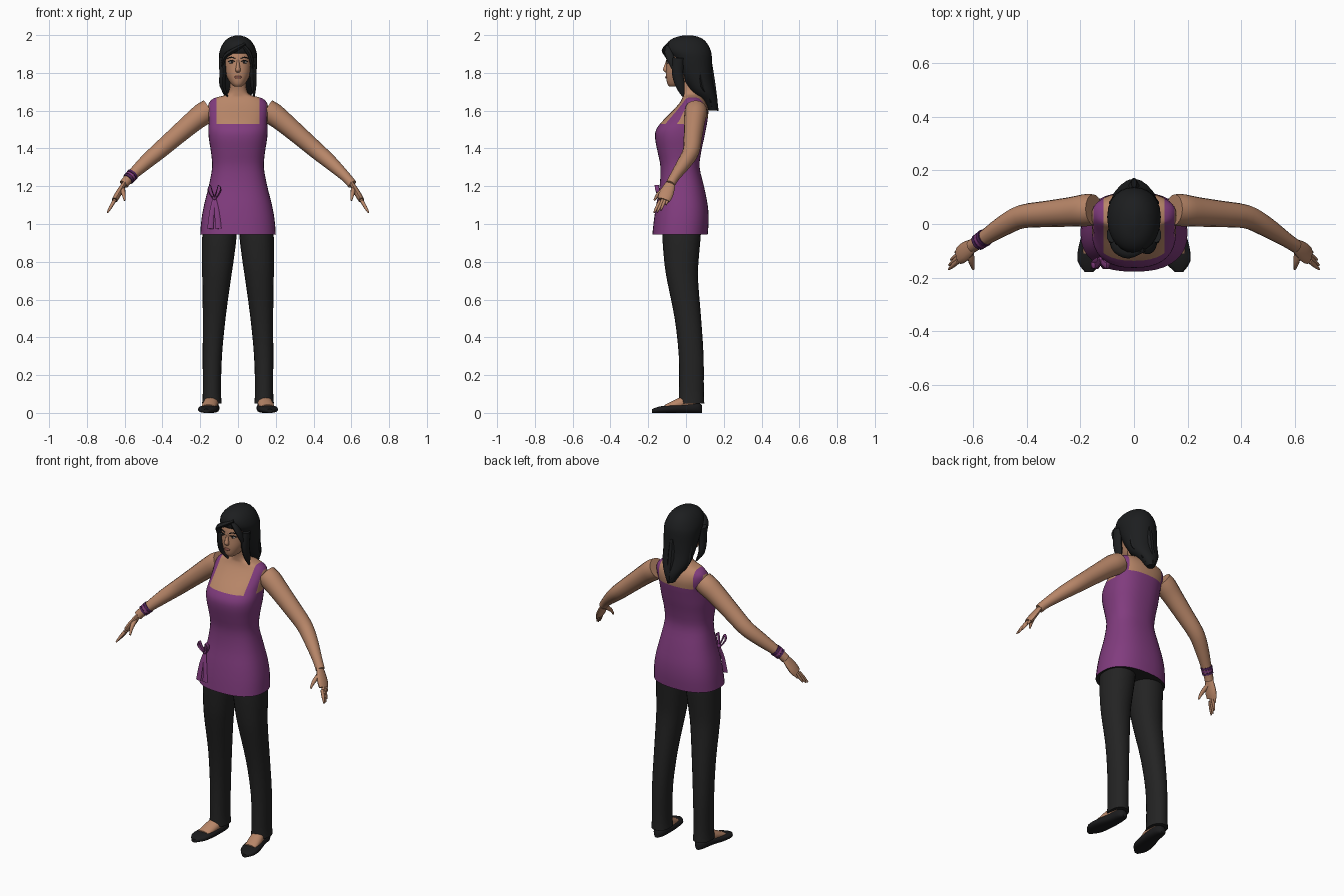
import bpy, bmesh, math, random
from mathutils import Vector as V

if "Cube" in bpy.data.objects:
    bpy.data.objects.remove(bpy.data.objects["Cube"])
random.seed(4)


def material(name, r, g, b):
    m = bpy.data.materials.new(name)
    m.use_nodes = True
    m.diffuse_color = (r, g, b, 1)
    m.node_tree.nodes["Principled BSDF"].inputs["Base Color"].default_value = (r, g, b, 1)
    return m


skin = material("skin", .48, .24, .14)
purple = material("purple cloth", .22, .045, .21)
dark_purple = material("dark purple", .07, .015, .09)
black_cloth = material("black cloth", .017, .017, .017)
shoe_black = material("shoe black", .011, .011, .012)
hair_black = material("hair black", .012, .013, .014)
eye_white = material("eye white", .5, .45, .42)
lip = material("lip brown", .25, .09, .065)


def finish(obj, mats, mirror=False, angle=50):
    for m in mats:
        obj.data.materials.append(m)
    bpy.ops.object.select_all(action="DESELECT")
    obj.select_set(True)
    bpy.context.view_layer.objects.active = obj
    bpy.ops.object.shade_smooth_by_angle(angle=math.radians(angle))
    if mirror:
        obj.modifiers.new("Mirror", "MIRROR")
    return obj


def spline(a, b, c, d, t):
    return b + (c - a) * (t / 2) + (a * 2 - b * 5 + c * 4 - d) * (t * t / 2) + (b * 3 - a - c * 3 + d) * (t ** 3 / 2)


def loft(name, sections, mats, n=20, power=2, steps=3, mirror=False, cut=None):
    """Skin smooth rings through (centre, half axis u, half axis v) sections."""
    rings = []
    last = len(sections) - 1
    for i in range(last):
        near = [sections[max(0, min(last, i + k))] for k in (-1, 0, 1, 2)]
        for s in range(steps):
            rings.append([spline(*[q[k] for q in near], s / steps) for k in range(3)])
    rings.append(sections[-1])
    bm = bmesh.new()
    loops = []
    for c, u, v in rings:
        loop = []
        for k in range(n):
            a = math.tau * k / n
            x, y = [math.copysign(abs(f) ** (2 / power), f) for f in (math.cos(a), math.sin(a))]
            loop.append(bm.verts.new(c + u * x + v * y))
        loops.append(loop)
    for a, b in zip(loops, loops[1:]):
        for k in range(n):
            j = (k + 1) % n
            bm.faces.new((a[k], a[j], b[j], b[k]))
    bm.faces.new(loops[0])
    bm.faces.new(loops[-1])
    bmesh.ops.recalc_face_normals(bm, faces=bm.faces)
    if cut:
        cut(bm)
    mesh = bpy.data.meshes.new(name)
    bm.to_mesh(mesh)
    bm.free()
    obj = bpy.data.objects.new(name, mesh)
    bpy.context.collection.objects.link(obj)
    return finish(obj, mats, mirror)


def level(z, half, front, back, x=0):
    """Horizontal section given its half width, front and back."""
    return V((x, (front + back) / 2, z)), V((half, 0, 0)), V((0, (back - front) / 2, 0))


def upright(y, x, half, top, bottom=0):
    """Section facing the front, for feet."""
    return V((x, y, (top + bottom) / 2)), V((half, 0, 0)), V((0, 0, (top - bottom) / 2))


def tube(name, points, mats, flat=1, hint=(0, 1, 0), **kw):
    """Limb, lock or ribbon along (x, y, z, radius) points."""
    p = [V(q[:3]) for q in points]
    sections = []
    for i, q in enumerate(points):
        d = (p[min(i + 1, len(p) - 1)] - p[max(i - 1, 0)]).normalized()
        u = V(hint)
        u = (u - d * u.dot(d)).normalized()
        sections.append((p[i], u * q[3], d.cross(u) * q[3] * flat))
    return loft(name, sections, mats, **kw)


def blob(name, loc, scale, mat, mirror=False):
    bpy.ops.mesh.primitive_uv_sphere_add(segments=16, ring_count=10)
    obj = bpy.context.object
    obj.name = name
    for v in obj.data.vertices:
        v.co = V([a * b + c for a, b, c in zip(v.co, scale, loc)])
    obj.location = (0, 0, 0)
    return finish(obj, [mat], mirror)


# Torso with the tunic neckline and straps cut into it
def cut_tunic(bm):
    def slice_at(point, normal, low):
        faces = [f for f in bm.faces if f.calc_center_median().z > low]
        geom = set(faces) | {e for f in faces for e in f.edges} | {v for f in faces for v in f.verts}
        bmesh.ops.bisect_plane(bm, geom=list(geom), plane_co=point, plane_no=normal)
    for z in (1.53, 1.56):
        slice_at((0, 0, z), (0, 0, 1), 1.4)
    for x in (-.152, -.113, .113, .152):
        slice_at((x, 0, 0), (1, 0, 0), 1.53)
    for f in bm.faces:
        c = f.calc_center_median()
        neckline = 1.53 if c.y < .04 else 1.56
        strap = .113 < abs(c.x) < .152
        f.material_index = 1 if c.z < neckline or strap else 0
        if f.normal.z < -.95 and c.z < 1:
            f.material_index = 2


loft("torso_and_tunic", [level(*s) for s in (
    (.945, .2, -.178, .115), (1.02, .194, -.17, .12), (1.1, .18, -.158, .115),
    (1.2, .155, -.14, .095), (1.3, .137, -.135, .072), (1.38, .143, -.15, .08),
    (1.45, .154, -.163, .095), (1.5, .157, -.158, .105), (1.55, .155, -.12, .114),
    (1.6, .158, -.07, .118), (1.64, .154, -.035, .108), (1.667, .125, -.02, .09),
    (1.685, .062, -.018, .075), (1.72, .044, -.022, .062), (1.78, .042, -.04, .055))],
    [skin, purple, black_cloth], n=36, power=2.4, cut=cut_tunic)

# Trousers and feet
loft("trouser_legs", [level(*s) for s in (
    (1.05, .085, -.12, .08, .09), (.94, .091, -.125, .078, .098), (.8, .083, -.115, .066, .107),
    (.7, .075, -.1, .064, .114), (.5, .06, -.06, .08, .126), (.3, .051, -.038, .093, .136),
    (.12, .048, -.037, .094, .138), (.05, .052, -.04, .097, .138))],
    [black_cloth], power=2.2, mirror=True)
loft("shoes", [upright(*s) for s in (
    (.085, .137, .015, .04), (.06, .137, .034, .055), (0, .14, .042, .05),
    (-.08, .154, .052, .042), (-.14, .163, .047, .034), (-.18, .168, .015, .02))],
    [shoe_black], power=2.6, mirror=True)
loft("feet", [upright(*s, .015) for s in (
    (.05, .138, .03, .1), (0, .14, .037, .095), (-.05, .148, .04, .074), (-.11, .157, .036, .044))],
    [skin], mirror=True)

# Arms, palms, fingers and thumbs
arm = [(.15, .053, 1.605, .058), (.185, .051, 1.583, .06), (.24, .045, 1.54, .055),
       (.33, .037, 1.463, .049), (.42, .027, 1.385, .044), (.49, -.008, 1.325, .038),
       (.57, -.06, 1.25, .027), (.605, -.083, 1.21, .025)]
tube("arms", arm, [skin], n=16, mirror=True)
wrist, knuckle = V((.6, -.08, 1.218)), V((.648, -.115, 1.135))
along = (knuckle - wrist).normalized()
across = V((0, 1, 0))
across = (across - along * across.y).normalized()
tube("palms", [(*wrist.lerp(knuckle, t), r) for t, r in ((0, .025), (.4, .034), (.8, .038), (1.1, .033))],
     [skin], flat=.45, n=14, mirror=True)
for i, length in enumerate((.07, .083, .085, .065)):
    base = knuckle + across * (.019 * i - .028)
    tip = base + along * length + across * (.006 * i - .009)
    tube("finger_%d" % (i + 1), [(*base, .0095), (*base.lerp(tip, .55), .0085), (*tip, .004)],
         [skin], n=8, mirror=True)
tube("thumbs", [(.613, -.1, 1.19, .015), (.606, -.145, 1.16, .011), (.6, -.168, 1.125, .005)],
     [skin], hint=(1, 0, 0), n=8, mirror=True)

# Bracelet on the right wrist
for i in range(3):
    a, b = V((-.556, -.05, 1.264)), V((-.585, -.07, 1.234))
    ends = [a.lerp(b, i / 3), a.lerp(b, (i + .8) / 3)]
    tube("bracelet_band_%d" % (i + 1), [(*e, .033 - .001 * i) for e in ends],
         [(dark_purple, purple)[i % 2]], steps=1, n=16)

# Head and face
loft("head", [level(*s) for s in (
    (1.728, .02, -.088, -.03), (1.745, .04, -.1, .02), (1.79, .064, -.106, .06),
    (1.84, .074, -.104, .085), (1.9, .077, -.1, .1), (1.95, .063, -.08, .09), (1.98, .03, -.04, .05))],
    [skin], n=24, power=2.2)
loft("nose", [level(*s) for s in (
    (1.803, .009, -.11, -.09), (1.815, .014, -.123, -.09), (1.84, .009, -.115, -.09),
    (1.87, .006, -.104, -.09))], [skin], n=10)
blob("eye_whites", (.034, -.094, 1.856), (.015, .006, .0075), eye_white, True)
blob("irises", (.034, -.098, 1.856), (.0075, .004, .0075), hair_black, True)
tube("upper_lashes", [(.017, -.1, 1.86, .003), (.034, -.101, 1.866, .003), (.053, -.091, 1.86, .002)],
     [hair_black], n=6, mirror=True)
tube("eyebrows", [(.015, -.103, 1.876, .003), (.037, -.099, 1.883, .003), (.057, -.087, 1.876, .002)],
     [hair_black], n=6, mirror=True)
blob("lips", (0, -.104, 1.777), (.02, .006, .008), lip)

# Hair mass, fringe, side locks and loose back strands
loft("hair_mass", [level(*s) for s in (
    (1.6, .022, .12, .165), (1.65, .05, .08, .168), (1.7, .08, .025, .155),
    (1.76, .09, -.015, .142), (1.82, .096, -.05, .138), (1.88, .1, -.08, .137),
    (1.915, .097, -.106, .132), (1.955, .08, -.102, .113), (1.985, .05, -.065, .08),
    (1.999, .01, -.01, .03))], [hair_black], n=24, power=2.1)
tube("fringe_right", [(.035, -.085, 1.95, .02), (-.02, -.103, 1.92, .026),
                      (-.065, -.087, 1.89, .024), (-.088, -.055, 1.83, .012)],
     [hair_black], flat=.5, n=10)
tube("fringe_left", [(.02, -.085, 1.95, .02), (.055, -.091, 1.91, .022),
                     (.073, -.075, 1.86, .02), (.08, -.05, 1.8, .012)],
     [hair_black], flat=.6, n=10)
for side, name in ((1, "left"), (-1, "right")):
    tube("side_lock_" + name, [(side * .083, -.04, 1.88, .03), (side * .08, -.045, 1.8, .03),
                               (side * .082, -.03, 1.73, .024), (side * .07 + .015, -.015, 1.675, .005)],
         [hair_black], flat=.65, n=10)
for i in range(9):
    x = -.076 + .019 * i
    low = 1.575 + abs(x) * 1.1 + random.uniform(0, .03)
    y = .165 - abs(x) * .8
    tube("back_strand_%d" % (i + 1), [(x, y - .035, 1.85, .014), (x * .95, y - .02, 1.73, .02),
                                      (x * .75, y + random.uniform(0, .015), low, .007)],
         [hair_black], flat=.7, hint=(1, 0, 0), n=6)

# Bow and hanging ties on the right hip
knot = V((-.125, -.135, 1.14))
blob("bow_knot", knot, (.012, .012, .014), purple)
for side, name in ((1, "left"), (-1, "right")):
    loop = [(0, 0, 0), (.012, -.015, .035), (.022, -.02, .065), (.034, -.015, .04), (.012, 0, 0)]
    tube("bow_loop_" + name, [(knot.x + side * x, knot.y + y, knot.z + z, .011) for x, y, z in loop],
         [purple], flat=.25, n=8)
    tube("bow_tie_" + name, [(*knot, .008), (knot.x + side * .012, -.153, 1.07, .013),
                             (knot.x + side * .022, -.165, .975, .016)],
         [purple], flat=.25, hint=(1, 0, 0), n=8)
